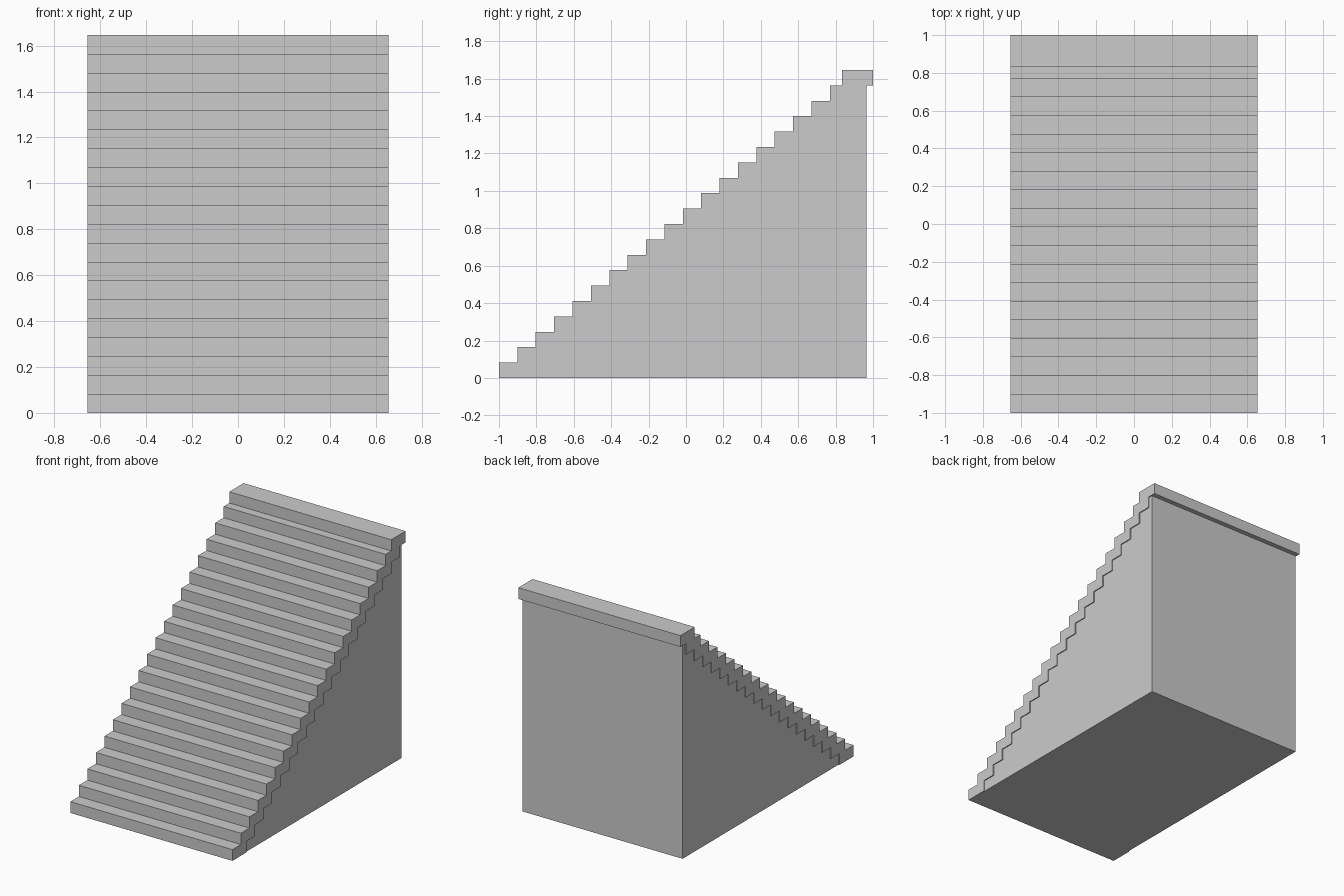
import bpy, bmesh

if "Cube" in bpy.data.objects:
    bpy.data.objects.remove(bpy.data.objects["Cube"])

STEPS = 19            # regular steps below the landing
RISE = 1.646 / 20
RUN = 0.0983
DEPTH = 0.165         # depth of each tread block
HALF = 0.655


def extrude_profile(name, profile, half):
    """Extrude a (y, z) outline along x, symmetric about x = 0."""
    bm = bmesh.new()
    face = bm.faces.new([bm.verts.new((-half, y, z)) for y, z in profile])
    moved = bmesh.ops.extrude_face_region(bm, geom=[face])["geom"]
    verts = [v for v in moved if isinstance(v, bmesh.types.BMVert)]
    bmesh.ops.translate(bm, verts=verts, vec=(2 * half, 0, 0))
    bmesh.ops.recalc_face_normals(bm, faces=bm.faces)
    mesh = bpy.data.meshes.new(name)
    bm.to_mesh(mesh)
    bm.free()
    obj = bpy.data.objects.new(name, mesh)
    bpy.context.collection.objects.link(obj)
    return obj


def front(k):
    """Front edge of step k; the landing is pulled forward."""
    return -1 + RUN * k if k < STEPS else 1 - DEPTH


# Stepped outlines: top of the treads and their underside
upper, lower = [], []
for k in range(STEPS + 1):
    upper += [(front(k), k * RISE), (front(k), (k + 1) * RISE)]
    lower += [(front(k) + DEPTH, k * RISE), (front(k) + DEPTH, (k + 1) * RISE)]

# Treads with the landing lip overhanging the back
extrude_profile("stair_treads", upper + lower[::-1], HALF)

# Solid core under the treads, slightly narrower
core = lower[:-2] + [(0.965, STEPS * RISE), (0.965, 0)]
extrude_profile("stair_core", core, HALF - 0.007)
